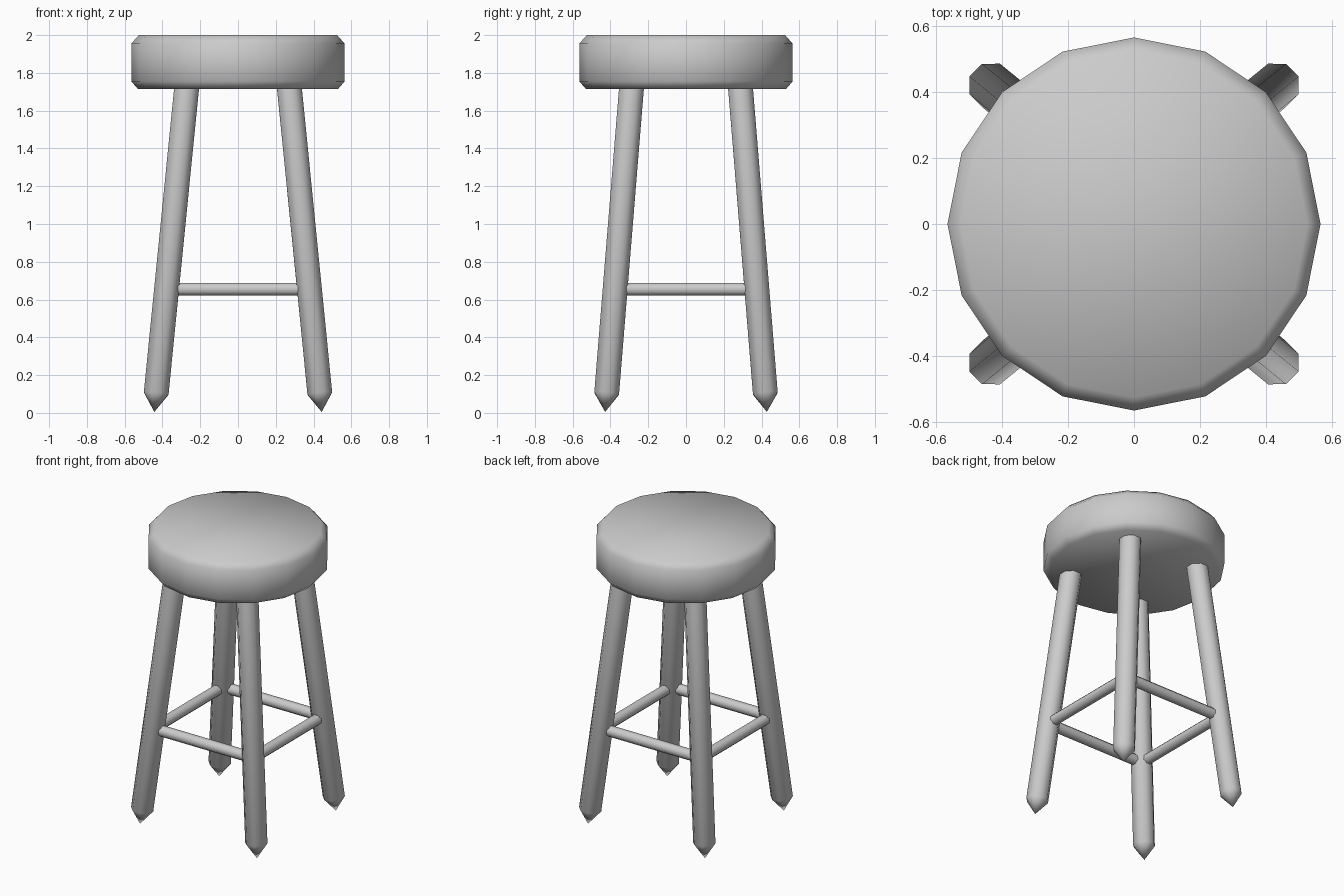
import bpy, bmesh, math
from mathutils import Vector

if "Cube" in bpy.data.objects:
    bpy.data.objects.remove(bpy.data.objects["Cube"])


def lathe(name, start, end, profile, sides, phase=0.0):
    """Turned part: profile is (distance along axis, radius); radius 0 makes a point."""
    start, end = Vector(start), Vector(end)
    axis = (end - start).normalized()
    rot = Vector((0, 0, 1)).rotation_difference(axis)
    bm = bmesh.new()
    rings = []
    for d, r in profile:
        n = sides if r > 0 else 1
        ring = []
        for i in range(n):
            a = phase + 2 * math.pi * i / sides
            ring.append(bm.verts.new(start + rot @ Vector((r * math.cos(a), r * math.sin(a), d))))
        rings.append(ring)
    for a, b in zip(rings, rings[1:]):
        for i in range(sides):
            j = (i + 1) % sides
            if len(a) == 1:
                bm.faces.new((a[0], b[j], b[i]))
            else:
                bm.faces.new((a[i], a[j], b[j], b[i]))
    for ring in (rings[0], rings[-1]):
        if len(ring) > 1:
            bm.faces.new(ring)
    bmesh.ops.recalc_face_normals(bm, faces=bm.faces)
    mesh = bpy.data.meshes.new(name)
    bm.to_mesh(mesh)
    bm.free()
    obj = bpy.data.objects.new(name, mesh)
    bpy.context.collection.objects.link(obj)
    bpy.ops.object.select_all(action='DESELECT')
    obj.select_set(True)
    bpy.context.view_layer.objects.active = obj
    bpy.ops.object.shade_smooth_by_angle(angle=math.radians(50))
    return obj


# Thick round seat with bevelled rims
lathe("seat", (0, 0, 1.715), (0, 0, 2),
      [(0, 0.53), (0.04, 0.565), (0.24, 0.565), (0.285, 0.525)], 16)

# Four splayed legs with pointed feet
for sx, side in ((-1, "left"), (1, "right")):
    for sy, face in ((-1, "front"), (1, "back")):
        foot = Vector((sx * 0.443, sy * 0.428, 0.005))
        top = Vector((sx * 0.27, sy * 0.287, 1.74))
        lathe(f"{face}_{side}_leg", foot, top,
              [(0, 0), (0.1, 0.071), ((top - foot).length, 0.071)], 8, math.pi / 8)

# Square of thin rungs between the legs
RZ, RX, RY, END = 0.655, 0.378, 0.375, 0.335
for s, face in ((-1, "front"), (1, "back")):
    lathe(f"{face}_rung", (-END, s * RY, RZ), (END, s * RY, RZ),
          [(0, 0.036), (2 * END, 0.036)], 8, math.pi / 8)
for s, side in ((-1, "left"), (1, "right")):
    lathe(f"{side}_rung", (s * RX, -END, RZ), (s * RX, END, RZ),
          [(0, 0.036), (2 * END, 0.036)], 8, math.pi / 8)
